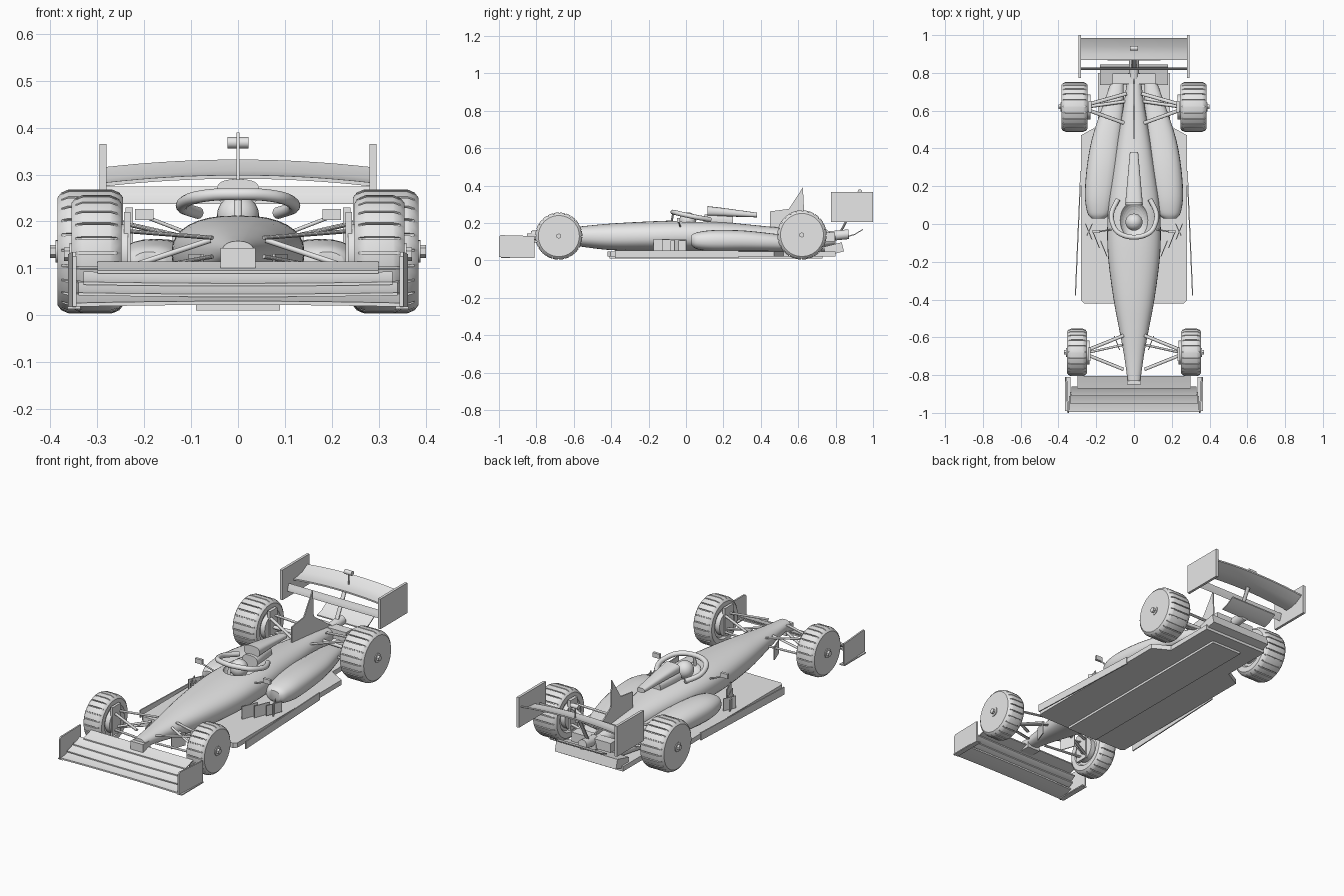
import bpy, bmesh
from math import sin, cos, pi, radians
from mathutils import Vector, Matrix

if "Cube" in bpy.data.objects:
    bpy.data.objects.remove(bpy.data.objects["Cube"])

GREY = (0.8, 0.8, 0.8, 1)
paint = bpy.data.materials.new("plain grey")
paint.use_nodes = True
paint.diffuse_color = GREY
paint.node_tree.nodes["Principled BSDF"].inputs["Base Color"].default_value = GREY


def finish(name, bm, smooth=False, angle=35):
    bmesh.ops.recalc_face_normals(bm, faces=bm.faces)
    mesh = bpy.data.meshes.new(name)
    bm.to_mesh(mesh)
    bm.free()
    mesh.materials.append(paint)
    ob = bpy.data.objects.new(name, mesh)
    bpy.context.collection.objects.link(ob)
    if smooth:
        bpy.ops.object.select_all(action='DESELECT')
        ob.select_set(True)
        bpy.context.view_layer.objects.active = ob
        bpy.ops.object.shade_smooth_by_angle(angle=radians(angle))
    return ob


def box(name, center, size, rot=(0, 0, 0)):
    """Box given by centre, size and degrees of turn about x, y, z."""
    bm = bmesh.new()
    m = Matrix.Translation(center)
    for axis, a in zip("ZYX", reversed(rot)):
        m = m @ Matrix.Rotation(radians(a), 4, axis)
    bmesh.ops.create_cube(bm, size=1, matrix=m @ Matrix.Diagonal((*size, 1)))
    return finish(name, bm)


def rod(name, a, b, r, flat=1.0, sides=12):
    """Straight bar from a to b, flattened in height for wing-shaped arms."""
    a, b = Vector(a), Vector(b)
    bm = bmesh.new()
    m = Matrix.Translation((a + b) / 2) @ (b - a).to_track_quat('Z', 'Y').to_matrix().to_4x4()
    bmesh.ops.create_cone(bm, cap_ends=True, segments=sides, radius1=r, radius2=r,
                          depth=(b - a).length, matrix=m @ Matrix.Diagonal((1, flat, 1, 1)))
    return finish(name, bm, True)


def prism(name, pts, place, t):
    """Outline pts, put in space by place(u, v, w), from w = -t/2 to t/2."""
    bm = bmesh.new()
    rings = [[bm.verts.new(place(u, v, w)) for u, v in pts] for w in (-t / 2, t / 2)]
    for ring in rings:
        bm.faces.new(ring)
    for i in range(len(pts)):
        j = (i + 1) % len(pts)
        bm.faces.new((rings[0][i], rings[0][j], rings[1][j], rings[1][i]))
    return finish(name, bm)


def catmull(rows, steps=5):
    out = []
    for i in range(len(rows) - 1):
        p = [rows[max(0, min(len(rows) - 1, i + k))] for k in (-1, 0, 1, 2)]
        for s in range(steps):
            t = s / steps
            out.append([b + t * ((c - a) + t * ((2 * a - 5 * b + 4 * c - d) + t * (3 * b - a - 3 * c + d))) / 2
                        for a, b, c, d in zip(*p)])
    return out + [rows[-1]]


def loft(name, rows, sides=32, power=0.85):
    """Rounded sections; each row is y, centre x, half width, bottom z, top z."""
    bm = bmesh.new()
    rings = []
    for y, cx, hw, lo, hi in catmull(rows):
        ring = []
        for k in range(sides):
            c, s = cos(2 * pi * k / sides), sin(2 * pi * k / sides)
            c, s = (abs(v) ** power * (1 if v > 0 else -1) for v in (c, s))
            ring.append(bm.verts.new((cx + hw * c, y, (lo + hi) / 2 + (hi - lo) / 2 * s)))
        rings.append(ring)
    for r0, r1 in zip(rings, rings[1:]):
        for k in range(sides):
            j = (k + 1) % sides
            bm.faces.new((r0[k], r0[j], r1[j], r1[k]))
    bm.faces.new(rings[0])
    bm.faces.new(rings[-1])
    return finish(name, bm, True, 50)


def wing(name, half, chord, t, bow=0.0, n=16):
    """Sheet across the car; chord is a list of (y, z), bowed upward in the middle."""
    bm = bmesh.new()
    loop = [(y, z + t / 2) for y, z in chord] + [(y, z - t / 2) for y, z in reversed(chord)]
    rings = []
    for i in range(n + 1):
        u = 2 * i / n - 1
        rings.append([bm.verts.new((u * half, y, z + bow * (1 - u * u))) for y, z in loop])
    for r0, r1 in zip(rings, rings[1:]):
        for k in range(len(loop)):
            j = (k + 1) % len(loop)
            bm.faces.new((r0[k], r0[j], r1[j], r1[k]))
    bm.faces.new(rings[0])
    bm.faces.new(rings[-1])
    return finish(name, bm, True)


def wheel(name, cx, y, z, r, w, side, blocks=24):
    """Tyre turned about its axle, with cross grooves cut into the tread."""
    h = w / 2
    prof = [(-h + .012, .02), (-h + .012, r * .6), (-h, r * .66), (-h, r * .87), (-h + .008, r * .95),
            (-h + .02, r * .99), (-h + .024, r), (h - .024, r), (h - .02, r * .99),
            (h - .008, r * .95), (h, r * .87), (h, .02)]
    bm = bmesh.new()
    rings = []
    for b in range(blocks):
        for f, cut in ((0, 0), (.42, 0), (.84, 0), (.86, .006), (.98, .006)):
            a = 2 * pi * (b + f) / blocks
            rings.append([bm.verts.new((cx + side * px, y + (pr - cut * (pr > r * .97)) * cos(a),
                                        z + (pr - cut * (pr > r * .97)) * sin(a))) for px, pr in prof])
    for i, r0 in enumerate(rings):
        r1 = rings[(i + 1) % len(rings)]
        for k in range(len(prof) - 1):
            bm.faces.new((r0[k], r0[k + 1], r1[k + 1], r1[k]))
    finish(name, bm, True, 30)
    rod(name + "_hub", (cx - side * (h + .01), y, z), (cx + side * (h + .004), y, z), .024, sides=24)
    rod(name + "_nut", (cx + side * h, y, z), (cx + side * (h + .016), y, z), .014, sides=6)
    rod(name + "_brake_drum", (cx - side * (h + .014), y, z), (cx - side * (h - .03), y, z), r * .5, sides=32)


# Main body with the cockpit cut out
body = loft("body", [(-.83, 0, .034, .11, .158), (-.7, 0, .052, .095, .168), (-.55, 0, .08, .072, .183),
                     (-.4, 0, .108, .055, .197), (-.2, 0, .135, .05, .208), (-.05, 0, .142, .05, .213),
                     (.1, 0, .135, .05, .21), (.25, 0, .115, .05, .2), (.45, 0, .085, .05, .18),
                     (.65, 0, .052, .06, .16), (.8, 0, .032, .085, .14)])
bm = bmesh.new()
bmesh.ops.create_uvsphere(bm, u_segments=32, v_segments=16, radius=1,
                          matrix=Matrix.Translation((0, .02, .215)) @ Matrix.Diagonal((.075, .1, .05, 1)))
cutter = finish("cockpit_cutter", bm)
cutter.hide_render = True
cutter.hide_set(True)
cut = body.modifiers.new("cockpit", 'BOOLEAN')
cut.object = cutter
cut.solver = 'EXACT'

# Driver helmet, air intake, fin
bm = bmesh.new()
bmesh.ops.create_uvsphere(bm, u_segments=24, v_segments=16, radius=.045,
                          matrix=Matrix.Translation((0, .01, .212)))
finish("helmet", bm, True)
loft("air_intake", [(.115, 0, .046, .235, .29), (.2, 0, .038, .235, .28), (.38, 0, .022, .23, .255)], 24, .7)
loft("intake_neck", [(.1, 0, .045, .17, .245), (.16, 0, .04, .17, .245), (.25, 0, .025, .17, .235)], 24, .7)
prism("engine_fin", [(.45, .17), (.45, .262), (.55, .275), (.625, .39), (.632, .25), (.8, .13), (.6, .13)],
      lambda u, v, w: (w, u, v), .006)

# Cockpit protection ring and its front pillar
curve = bpy.data.curves.new("halo_path", 'CURVE')
curve.dimensions = '3D'
curve.bevel_depth = .013
curve.bevel_resolution = 4
curve.use_fill_caps = True
path = [(.085, .13, .218), (.115, .07, .228), (.118, .02, .238), (.095, -.035, .25), (.05, -.062, .257)]
path = path + [(0, -.07, .258)] + [(-x, y, z) for x, y, z in reversed(path)]
spline = curve.splines.new('POLY')
pts = catmull(path)
spline.points.add(len(pts) - 1)
for p, co in zip(spline.points, pts):
    p.co = (*co, 1)
halo = bpy.data.objects.new("halo", curve)
curve.materials.append(paint)
bpy.context.collection.objects.link(halo)
rod("halo_pillar", (0, -.068, .255), (0, -.08, .19), .009, .6)

# Floor, plank and rear diffuser
half = [(.265, -.42), (.28, -.405), (.28, .47), (.19, .52), (.19, .8)]
outline = half + [(-x, y) for x, y in reversed(half)]
prism("floor", outline, lambda u, v, w: (u, v, .035 + w), .026)
box("plank", (0, .16, .017), (.18, 1.14, .014))
box("diffuser", (0, .79, .06), (.36, .1, .05), (14, 0, 0))
box("gearbox", (0, .77, .125), (.23, .055, .05))
rod("exhaust", (0, .77, .13), (0, .87, .14), .026, sides=20)

# Front wing
wing("front_main_plane", .345, [(-.995, .022), (-.96, .025), (-.91, .04)], .008, .004)
wing("front_flap_low", .34, [(-.95, .045), (-.92, .052), (-.89, .068)], .006, -.003)
wing("front_flap_mid", .33, [(-.91, .068), (-.88, .076), (-.86, .09)], .006, -.003)
wing("front_flap_top", .3, [(-.87, .092), (-.84, .1), (-.805, .112)], .006)
box("nose_mount", (0, -.82, .118), (.075, .06, .05))

# Rear wing
wing("rear_wing_plane", .283, [(.868, .279), (.9, .28), (.94, .288), (.985, .312)], .008, .016)
wing("rear_wing_lower_blade", .283, [(.815, .24), (.822, .255), (.828, .272)], .006)
wing("beam_wing", .14, [(.865, .128), (.9, .138), (.945, .165)], .006)
rod("rear_wing_pylon", (0, .82, .14), (0, .9, .292), .012, .5)
rod("rear_camera", (-.022, .93, .368), (.022, .93, .368), .012, sides=16)
rod("rear_camera_stalk", (0, .93, .3), (0, .93, .36), .003)

# Paired parts on both sides
for s, side in ((1, "left"), (-1, "right")):
    wheel(side + "_front_wheel", s * .302, -.68, .13, .126, .106, s)
    wheel(side + "_rear_wheel", s * .315, .62, .136, .132, .14, s)

    loft(side + "_sidepod", [(.03, s * .19, .035, .08, .135), (.06, s * .185, .062, .06, .15),
                             (.15, s * .18, .08, .048, .162), (.3, s * .165, .085, .048, .16),
                             (.45, s * .145, .078, .048, .145), (.6, s * .115, .06, .048, .125),
                             (.74, s * .09, .035, .048, .1)], 24)

    # End plates
    prism(side + "_front_end_plate", [(-1, .018), (-.81, .015), (-.81, .13), (-.99, .135), (-1, .125)],
          lambda u, v, w: (s * (.354 + .05 * (u + .9)) + w, u, v), .008)
    box(side + "_front_foot", (s * .35, -.9, .016), (.028, .18, .006))
    box(side + "_rear_end_plate", (s * .288, .887, .285), (.014, .226, .16))

    # Floor edge strake and barge boards
    box(side + "_floor_strake", (s * .296, -.05, .034), (.006, .66, .04), (0, 0, s * 2.5))
    for i in range(3):
        box(side + "_barge_board", (s * (.16 + .04 * i), -.13 + .045 * i, .08),
            (.005, .09, .07 - .008 * i), (0, 0, s * -22))
    box(side + "_side_vane", (s * .235, -.03, .075), (.005, .07, .075), (0, 0, s * 25))

    # Mirror
    box(side + "_mirror", (s * .2, -.04, .215), (.04, .014, .024))
    rod(side + "_mirror_stalk", (s * .19, -.04, .207), (s * .12, -.03, .18), .004)

    # Front suspension
    for name, hub_z, in_z in (("upper", .18, .165), ("lower", .09, .125)):
        for dy in (-.09, .09):
            rod(f"{side}_front_{name}_arm", (s * .245, -.68 + dy * .15, hub_z),
                (s * .055, -.68 + dy, in_z), .009, .5)
    rod(side + "_front_pushrod", (s * .24, -.68, .1), (s * .06, -.64, .16), .006)
    box(side + "_front_brake_duct", (s * .236, -.69, .145), (.014, .07, .15))
    box(side + "_nose_vane", (s * .09, -.63, .095), (.005, .08, .07), (0, 0, s * -20))

    # Rear suspension
    for name, hub_z, in_z in (("upper", .195, .15), ("lower", .1, .095)):
        for dy in (-.09, .07):
            rod(f"{side}_rear_{name}_arm", (s * .24, .62 + dy * .2, hub_z),
                (s * .04, .62 + dy, in_z), .01, .5)
    rod(side + "_rear_drive_shaft", (s * .25, .62, .136), (s * .04, .65, .125), .009)
    box(side + "_rear_brake_duct", (s * .232, .62, .15), (.016, .06, .16))
